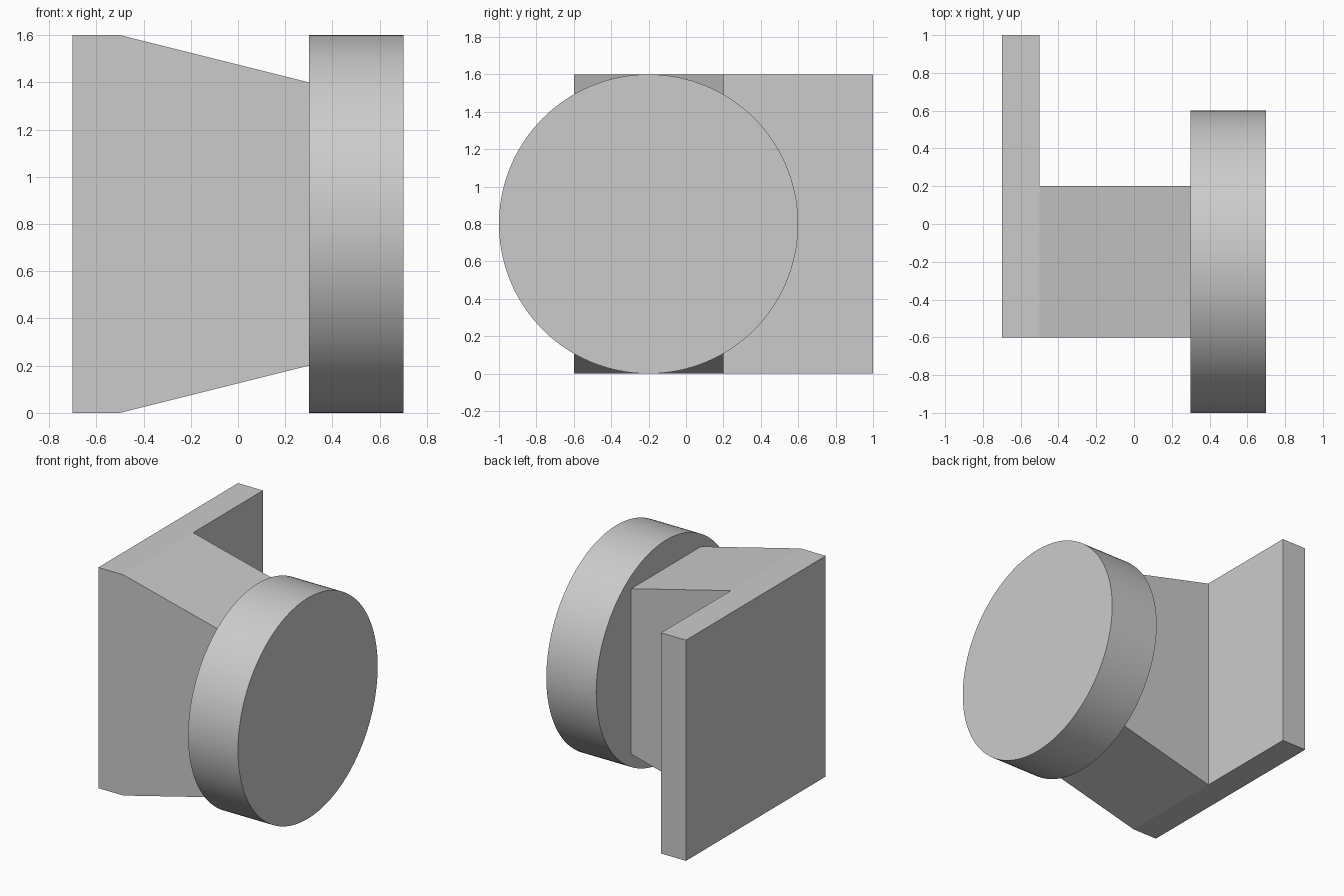
import bpy, bmesh
from math import pi, radians
from mathutils import Matrix, Vector

cube = bpy.data.objects.get("Cube")
if cube:
    bpy.data.objects.remove(cube, do_unlink=True)

# Single grey material
grey = bpy.data.materials.new("light_grey")
grey.use_nodes = True
colour = (0.6, 0.6, 0.6, 1)
grey.diffuse_color = colour
grey.node_tree.nodes["Principled BSDF"].inputs["Base Color"].default_value = colour


def add_object(name, bm):
    bmesh.ops.recalc_face_normals(bm, faces=bm.faces)
    mesh = bpy.data.meshes.new(name)
    bm.to_mesh(mesh)
    bm.free()
    mesh.materials.append(grey)
    obj = bpy.data.objects.new(name, mesh)
    bpy.context.collection.objects.link(obj)
    return obj


def extrude_side(bm, direction, distance):
    """Push the side facing the direction outwards and return its new corners."""
    bm.normal_update()
    side = max(bm.faces, key=lambda f: f.normal.dot(direction))
    result = bmesh.ops.extrude_discrete_faces(bm, faces=[side])
    corners = list(result["faces"][0].verts)
    bmesh.ops.translate(bm, verts=corners, vec=direction * distance)
    return corners


# Bracket: mounting plate with a side wing and a tapered arm
bm = bmesh.new()
block = Matrix.Translation((-0.6, -0.2, 0.8)) @ Matrix.Diagonal((0.2, 0.8, 1.6, 1))
bmesh.ops.create_cube(bm, size=1, matrix=block)
arm_end = extrude_side(bm, Vector((1, 0, 0)), 0.8)
for v in arm_end:
    v.co.z = 0.2 if v.co.z < 0.8 else 1.4
extrude_side(bm, Vector((0, 1, 0)), 0)
bm.free()

bm = bmesh.new()
bmesh.ops.create_cube(bm, size=1, matrix=block)
extrude_side(bm, Vector((0, 1, 0)), 0.8)
for v in extrude_side(bm, Vector((1, 0, 0)), 0.8):
    v.co.z = 0.2 if v.co.z < 0.8 else 1.4
add_object("bracket", bm)

# Round disc on the end of the arm
bm = bmesh.new()
bmesh.ops.create_cone(bm, cap_ends=True, segments=128, radius1=0.8, radius2=0.8, depth=0.4,
                      matrix=Matrix.Translation((0.5, -0.2, 0.8)) @ Matrix.Rotation(pi / 2, 4, "Y"))
disc = add_object("disc", bm)
bpy.ops.object.select_all(action="DESELECT")
disc.select_set(True)
bpy.context.view_layer.objects.active = disc
bpy.ops.object.shade_smooth_by_angle(angle=radians(30))
